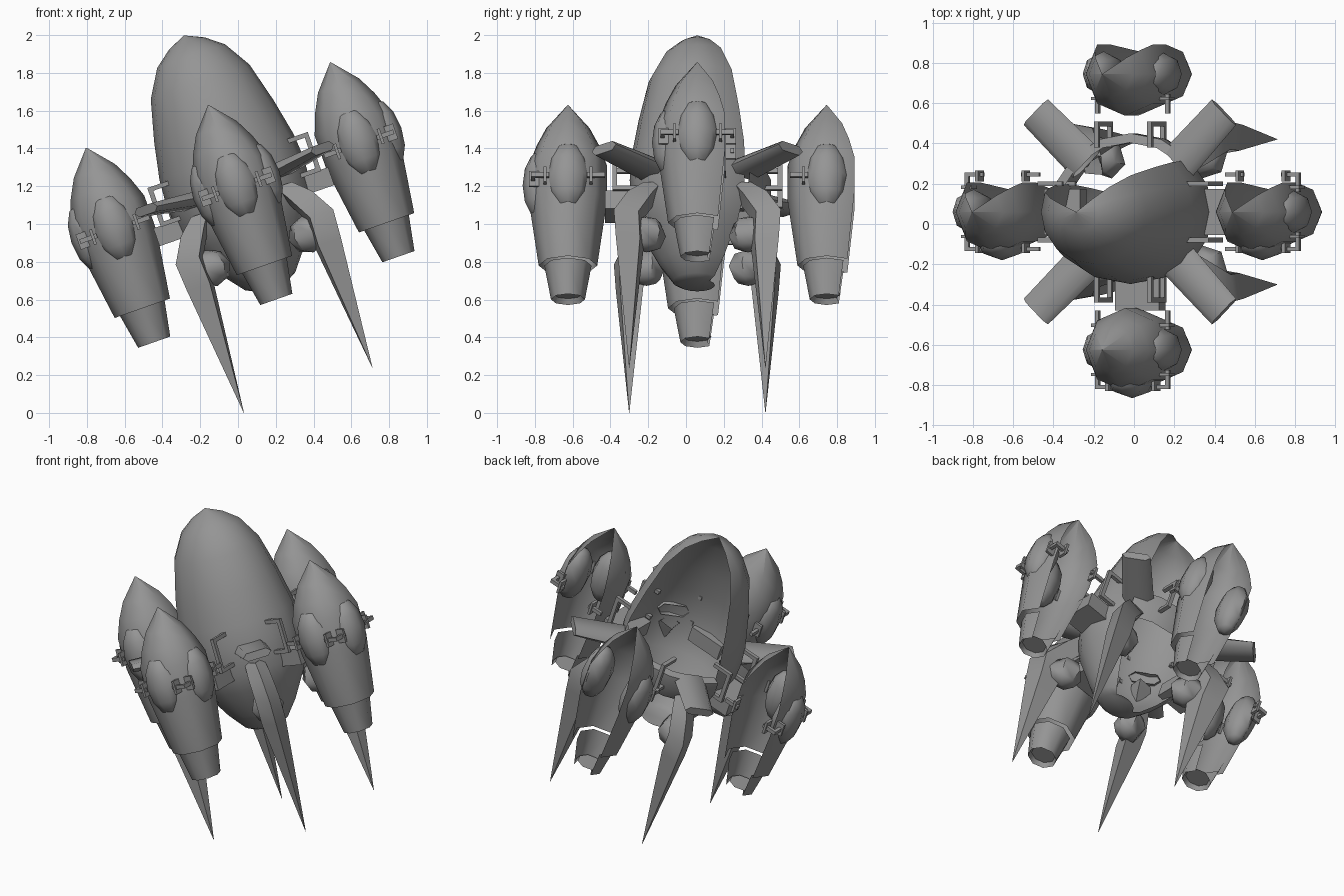
import bpy, bmesh, math
from math import sin, cos, pi, radians
from mathutils import Matrix, Vector

if "Cube" in bpy.data.objects:
    bpy.data.objects.remove(bpy.data.objects["Cube"], do_unlink=True)

grey = bpy.data.materials.new("hull_grey")
grey.use_nodes = True
colour = (0.3, 0.3, 0.3, 1)
grey.diffuse_color = colour
grey.node_tree.nodes["Principled BSDF"].inputs["Base Color"].default_value = colour

# The craft is laid out upright, then leaned to one side as a whole
LEAN = (Matrix.Translation((0, 0.06, 0)) @ Matrix.Rotation(radians(-19.3), 4, 'Y')
        @ Matrix.Translation((0.39, 0, 0)))
REACH = 0.685
parts = []


def finish(name, bm, place=Matrix()):
    bmesh.ops.remove_doubles(bm, verts=bm.verts, dist=0.0005)
    bmesh.ops.recalc_face_normals(bm, faces=bm.faces)
    bm.transform(LEAN @ place)
    mesh = bpy.data.meshes.new(name)
    bm.to_mesh(mesh)
    bm.free()
    mesh.materials.append(grey)
    ob = bpy.data.objects.new(name, mesh)
    bpy.context.collection.objects.link(ob)
    parts.append(ob)


def skin(bm, rings, gaps=(), cap_end=False):
    """Joins rings of points with quads, leaving out the sides in gaps."""
    rows = [[bm.verts.new(p) for p in ring] for ring in rings]
    n = len(rows[0])
    for a, b in zip(rows, rows[1:]):
        for i in range(n):
            if i not in gaps:
                j = (i + 1) % n
                bm.faces.new((a[i], a[j], b[j], b[i]))
    if cap_end:
        bm.faces.new(rows[-1])
    loose = [v for v in bm.verts if not v.link_faces]
    bmesh.ops.delete(bm, geom=loose, context='VERTS')


def turned(name, profile, sides, gaps=(), place=Matrix(), cap_end=False):
    bm = bmesh.new()
    rings = [[Vector((r * cos(2 * pi * i / sides), r * sin(2 * pi * i / sides), h))
              for i in range(sides)] for r, h in profile]
    skin(bm, rings, gaps, cap_end)
    finish(name, bm, place)


def add_box(bm, low, high, turn=Matrix()):
    low, high = Vector(low), Vector(high)
    m = turn @ Matrix.Translation((low + high) / 2) @ Matrix.Diagonal((*(high - low), 1))
    bmesh.ops.create_cube(bm, size=1, matrix=m)


def add_ball(bm, centre, size, segments, rings, turn=Matrix()):
    m = turn @ Matrix.Translation(centre) @ Matrix.Diagonal((*size, 1))
    bmesh.ops.create_uvsphere(bm, u_segments=segments, v_segments=rings, radius=1, matrix=m)


# Central hull: open-backed dome and bowl, with a rim across the opening
back = set(range(2, 7))
front = set(range(16)) - back
oval = Matrix.Diagonal((1, 0.93, 1, 1))
turned("hull_shell", [(0.002, 1.98), (0.1, 1.935), (0.19, 1.865), (0.277, 1.72),
                      (0.335, 1.5), (0.375, 1.3), (0.385, 1.17), (0.375, 1.0),
                      (0.33, 0.88), (0.22, 0.7), (0.14, 0.6), (0.1, 0.58)],
       16, back, oval, cap_end=True)
turned("hull_rear_rim", [(0.37, 1.18), (0.42, 1.17), (0.42, 1.08), (0.38, 0.99)],
       16, front, oval)

# Four pods around the hull, each with its struts
for name, angle in (("left", 0), ("back", 90), ("right", 180), ("front", 270)):
    spin = Matrix.Rotation(radians(angle), 4, 'Z')
    pod = Matrix.Translation(spin @ Vector((REACH, 0, 0)))
    open_back = () if name == "front" else (1, 2)
    turned(name + "_pod_shell", [(0.002, 1.59), (0.115, 1.46), (0.167, 1.36), (0.207, 1.25),
                                 (0.207, 1.05), (0.155, 0.69)], 8, open_back, pod)
    turned(name + "_pod_nozzle", [(0.125, 0.69), (0.09, 0.5), (0.075, 0.53)],
           8, open_back, pod, True)

    # Bulges on the closed outer sides, flanked by flanged crossbars
    bulges, bars = bmesh.new(), bmesh.new()
    for side in (0, 90, 180, 270):
        if side == (angle + 180) % 360 or side == angle == 90:
            continue
        turn = Matrix.Rotation(radians(side), 4, 'Z')
        if side != 90:
            add_ball(bulges, (0.15, 0, 1.14), (0.09, 0.112, 0.187), 8, 6, turn)
        for s in (-1, 1):
            if name == "back" and (turn @ Vector((0, s, 0))).y > 0.5:
                continue
            ends = sorted((s * 0.1, s * 0.195))
            add_box(bars, (0.175, ends[0], 1.12), (0.195, ends[1], 1.145), turn)
            add_box(bars, (0.15, s * 0.122 - 0.008, 1.09), (0.205, s * 0.122 + 0.008, 1.175), turn)
    finish(name + "_pod_bulges", bulges, pod)
    finish(name + "_pod_crossbars", bars, pod)

    # Strut and pair of clasp hooks
    if name != "back":
        bm = bmesh.new()
        add_box(bm, (0.3, -0.115, 0.97), (0.49, 0.115, 1.07))
        finish(name + "_strut", bm, spin)
    bm = bmesh.new()
    for y in (-0.14, 0.14):
        add_box(bm, (0.32, y - 0.012, 1.258), (0.45, y + 0.012, 1.282))
        add_box(bm, (0.425, y - 0.012, 1.07), (0.45, y + 0.012, 1.26))
        add_box(bm, (0.32, y - 0.012, 1.063), (0.45, y + 0.012, 1.087))
    finish(name + "_clasp", bm, spin)

# Diagonal fins and spiked legs between the pods
for name, angle in (("back_left", 45), ("back_right", 135),
                    ("front_right", 225), ("front_left", 315)):
    spin = Matrix.Rotation(radians(angle), 4, 'Z')
    bm = bmesh.new()
    fin = [(0.34, 0.1, 1.14, 0.04), (0.7, 0.09, 1.175, 0.025)]
    rings = [[Vector((r, y, z)) for y, z in ((-w, h), (-w * 0.7, h + t), (w * 0.7, h + t),
                                            (w, h), (w * 0.7, h - t), (-w * 0.7, h - t))]
             for r, w, h, t in fin]
    skin(bm, rings, cap_end=True)
    finish(name + "_fin", bm, spin)

    bm = bmesh.new()
    leg = [(0.33, 1.06, 0.07, 0.06), (0.41, 0.98, 0.11, 0.07), (0.515, 0.85, 0.11, 0.075),
           (0.505, 0.7, 0.105, 0.075), (0.51, -0.01, 0.001, 0.001)]
    rings = [[Vector((r + d, 0, h)), Vector((r, w, h)), Vector((r - d, 0, h)),
              Vector((r, -w, h))] for r, h, d, w in leg]
    skin(bm, rings)
    finish(name + "_leg", bm, spin)

    bm = bmesh.new()
    add_ball(bm, (0.38, 0, 0.77), (0.11, 0.1, 0.1), 6, 4)
    finish(name + "_leg_knob", bm, spin)

# Smooth the rounded shells, keep the corners crisp
bpy.ops.object.select_all(action='DESELECT')
for ob in parts:
    ob.select_set(True)
bpy.context.view_layer.objects.active = parts[0]
bpy.ops.object.shade_smooth_by_angle(angle=radians(50))
